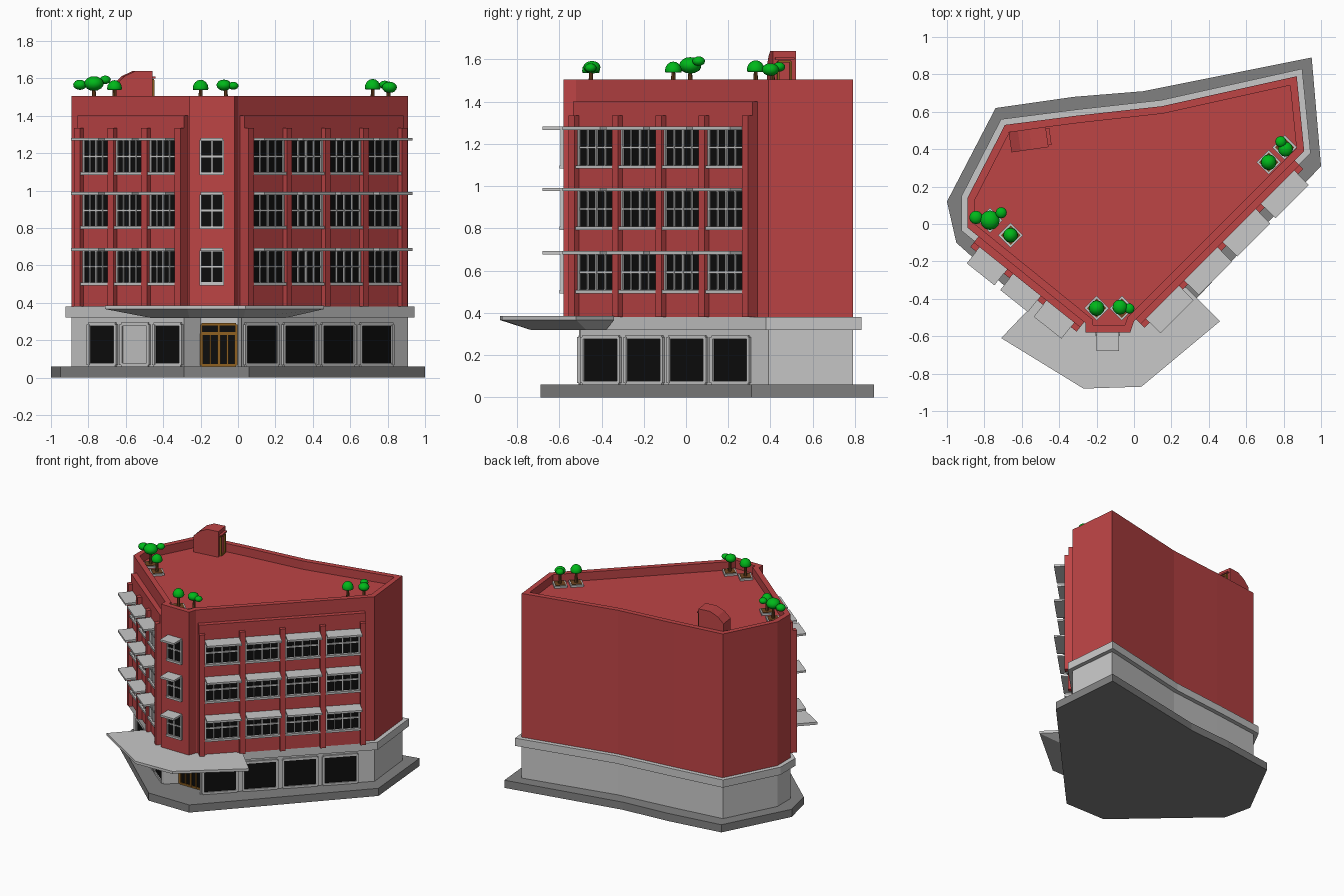
import bpy
import bmesh
from mathutils import Vector

cube = bpy.data.objects.get("Cube")
if cube:
    bpy.data.objects.remove(cube)


def material(name, *rgb):
    m = bpy.data.materials.new(name)
    m.use_nodes = True
    m.diffuse_color = (*rgb, 1)
    m.node_tree.nodes["Principled BSDF"].inputs["Base Color"].default_value = (*rgb, 1)
    return m


RED = material("brick red", 0.51, 0.058, 0.06)
LIGHT = material("light grey", 0.58, 0.58, 0.58)
DARK = material("pavement grey", 0.22, 0.22, 0.22)
GLASS = material("dark glass", 0.004, 0.004, 0.004)
GOLD = material("door bronze", 0.28, 0.12, 0.015)
GREEN = material("leaf green", 0.0, 0.48, 0.01)
BROWN = material("bark brown", 0.16, 0.06, 0.015)


def finish(name, bm, mat):
    bmesh.ops.recalc_face_normals(bm, faces=bm.faces)
    me = bpy.data.meshes.new(name)
    bm.to_mesh(me)
    bm.free()
    me.materials.append(mat)
    ob = bpy.data.objects.new(name, me)
    bpy.context.collection.objects.link(ob)
    return ob


def solid(name, rings, mat):
    """Skin a stack of equal point rings and cap both ends."""
    bm = bmesh.new()
    loops = [[bm.verts.new(p) for p in ring] for ring in rings]
    for a, b in zip(loops, loops[1:]):
        for i in range(len(a)):
            j = (i + 1) % len(a)
            bm.faces.new((a[i], a[j], b[j], b[i]))
    bm.faces.new(loops[0])
    bm.faces.new(loops[-1])
    return finish(name, bm, mat)


def level(poly, z):
    return [(x, y, z) for x, y in poly]


def offset(poly, dist):
    """Mitred outward offset of a counter-clockwise outline."""
    out = []
    for i, p in enumerate(poly):
        p = Vector(p)
        a = (p - Vector(poly[i - 1])).normalized()
        b = (Vector(poly[(i + 1) % len(poly)]) - p).normalized()
        na, nb = Vector((a.y, -a.x)), Vector((b.y, -b.x))
        out.append(tuple(p + (na + nb) * dist / (1 + na.dot(nb))))
    return out


class Facade:
    """Places boxes by distance along a wall, distance out from it, and height."""

    def __init__(self, name, start, end):
        self.name = name
        self.o = Vector(start)
        self.d = (Vector(end) - self.o).normalized()
        self.n = Vector((self.d.y, -self.d.x))

    def at(self, s, out, z):
        p = self.o + self.d * s + self.n * out
        return (p.x, p.y, z)

    def box(self, part, s0, s1, o0, o1, z0, z1, mat):
        rings = [[self.at(s, o, z) for s, o in ((s0, o0), (s1, o0), (s1, o1), (s0, o1))]
                 for z in (z0, z1)]
        return solid(self.name + "_" + part, rings, mat)

    def window(self, part, s0, s1, out, z0, z1, cols, rows, mat=LIGHT, bar=0.01, pane=GLASS):
        self.box(part + "_pane", s0, s1, out - 0.01, out + 0.004, z0, z1, pane)
        for i in range(cols + 1):
            c = s0 + (s1 - s0) * i / cols
            w = bar if i in (0, cols) or i * 2 == cols else bar * 0.6
            self.box(part + "_mullion", c - w / 2, c + w / 2, out, out + 0.014, z0, z1, mat)
        for i in range(rows + 1):
            c = z0 + (z1 - z0) * i / rows
            self.box(part + "_rail", s0, s1, out, out + 0.012, c - bar / 2, c + bar / 2, mat)


# Outlines
back = [(0.91, 0.39), (0.87, 0.79), (0.15, 0.63), (-0.3, 0.58), (-0.69, 0.53),
        (-0.89, 0.14), (-0.89, -0.02)]
upper = [(-0.26, -0.58), (-0.02, -0.58), (0, -0.52)] + back + [(-0.26, -0.53)]
ground = [(-0.29, -0.506), (-0.2, -0.43), (0, -0.43), (0.02, -0.5)] + back
pavement = [(-0.29, -0.69), (0.06, -0.69), (1, 0.31), (0.95, 0.89), (0.05, 0.71),
            (-0.32, 0.68), (-0.74, 0.62), (-1, 0.12), (-0.95, -0.1)]

# Main masses
solid("pavement", [level(pavement, 0), level(pavement, 0.06)], DARK)
solid("ground_storey", [level(ground, 0.06), level(ground, 0.33)], LIGHT)
ledge = offset(upper, 0.033)
solid("cornice", [level(ledge, 0.32), level(ledge, 0.38)], LIGHT)
inner = offset(upper, -0.04)
solid("upper_storeys", [level(upper, 0.38), level(upper, 1.505),
                        level(inner, 1.505), level(inner, 1.44)], RED)

# Entrance canopy with a tapered underside
rim = [(-0.71, -0.61), (-0.27, -0.88), (0.04, -0.87), (0.46, -0.52), (0.28, -0.34), (-0.51, -0.4)]
belly = [(-0.46, -0.56), (-0.26, -0.73), (0.03, -0.73), (0.25, -0.47), (0.18, -0.38), (-0.38, -0.42)]
solid("canopy", [level(belly, 0.318), level(rim, 0.366), level(rim, 0.386)], LIGHT)

right = Facade("right_front", (0, -0.52), (0.91, 0.39))
left = Facade("left_front", (-0.9, -0.02), (-0.26, -0.53))
tower = Facade("corner", (-0.26, -0.58), (-0.02, -0.58))
sills = (0.505, 0.805, 1.095)

# Long facades: raised panel, pilasters, windows, sills and sunshades
for wall, first, pitch, bays in ((right, 0.035, 0.29, 4), (left, 0.103, 0.229, 3)):
    last = first + pitch * bays
    wall.box("panel", first - 0.02, last + 0.02, -0.02, 0.035, 0.38, 1.4, RED)
    for i in range(bays + 1):
        c = first + pitch * i
        wall.box("pilaster", c - 0.02, c + 0.02, 0, 0.065, 0.38, 1.335, RED)
    for i in range(bays):
        a = first + pitch * i + 0.02
        b = a + pitch - 0.04
        for z in sills:
            wall.window("window", a + 0.008, b - 0.008, 0.035, z, z + 0.175, 4, 2)
            wall.box("sill", a, b, 0.03, 0.06, z - 0.012, z + 0.004, LIGHT)
            wall.box("sunshade", a, b, 0.03, 0.145, z + 0.172, z + 0.187, LIGHT)

# Corner windows
for z in sills:
    tower.window("window", 0.06, 0.18, 0, z, z + 0.175, 2, 2)
    tower.box("sill", 0.055, 0.185, -0.01, 0.02, z - 0.012, z + 0.004, LIGHT)
    tower.box("sunshade", 0.06, 0.18, -0.01, 0.1, z + 0.172, z + 0.187, LIGHT)

# Shop windows, with one blank panel on the left
for wall, first, pitch, width, count in ((right, 0.05, 0.289, 0.245, 4), (left, 0.135, 0.224, 0.185, 3)):
    for i in range(count):
        a = first + pitch * i
        blank = wall is left and i == 1
        wall.window("shop", a, a + width, 0, 0.068, 0.285, 1, 1,
                    bar=0.018, pane=LIGHT if blank else GLASS)

# Entrance doors
entrance = Facade("entrance", (-0.2, -0.43), (0, -0.43))
entrance.window("doors", 0.005, 0.19, 0, 0.065, 0.235, 4, 1, GOLD, 0.016)
entrance.window("transom", 0.005, 0.19, 0, 0.235, 0.285, 2, 1, GOLD, 0.012)

# Roof stair house with a sloped back, and its door
house = Facade("stair_house", (-0.655, 0.383), (-0.457, 0.411))
profile = [(0, 1.43), (0.2, 1.43), (0.2, 1.64), (0.11, 1.64), (0.05, 1.612), (0, 1.565)]
solid("stair_house", [[house.at(s, o, z) for s, z in profile] for o in (0, -0.11)], RED)
end = Facade("stair_house", house.at(0.2, 0, 0)[:2], house.at(0.2, -0.11, 0)[:2])
end.window("door", 0.025, 0.085, 0, 1.445, 1.59, 1, 1, GOLD, 0.01, RED)
end.box("eave", 0.01, 0.1, -0.01, 0.018, 1.6, 1.61, RED)


def cone(name, x, y, z0, z1, r0, r1, sides, mat):
    bm = bmesh.new()
    bmesh.ops.create_cone(bm, cap_ends=True, segments=sides, radius1=r0, radius2=r1, depth=z1 - z0)
    bmesh.ops.translate(bm, verts=bm.verts, vec=(x, y, (z0 + z1) / 2))
    return finish(name, bm, mat)


def foliage(x, y, z, r, dome):
    bm = bmesh.new()
    bmesh.ops.create_uvsphere(bm, u_segments=12, v_segments=8, radius=r)
    for v in bm.verts:
        v.co.z = max(v.co.z, -0.2 * r) * 1.1 if dome else v.co.z * 0.75
    bmesh.ops.translate(bm, verts=bm.verts, vec=(x, y, z))
    for f in bm.faces:
        f.smooth = True
    finish("tree_foliage", bm, GREEN)


# Roof trees: planter position, then foliage blobs as offsets and radius
trees = [
    (-0.66, -0.06, [(0, 0, 1.546, 0.04)]),
    (-0.2, -0.45, [(0, 0, 1.546, 0.042)]),
    (0.72, 0.33, [(0, 0, 1.55, 0.042)]),
    (-0.77, 0.02, [(0, 0, 1.572, 0.052), (-0.075, 0.015, 1.565, 0.036), (0.06, 0.04, 1.592, 0.03)]),
    (-0.065, -0.45, [(-0.01, 0.005, 1.563, 0.04), (0.04, -0.002, 1.56, 0.028)]),
    (0.805, 0.41, [(0.005, -0.01, 1.552, 0.04), (-0.02, 0.03, 1.565, 0.03)]),
]
for x, y, blobs in trees:
    cone("planter", x, y, 1.435, 1.455, 0.066, 0.066, 4, LIGHT)
    cone("planter_soil", x, y, 1.45, 1.459, 0.052, 0.052, 4, BROWN)
    cone("tree_trunk", x, y, 1.455, 1.56, 0.013, 0.008, 8, BROWN)
    for dx, dy, z, r in blobs:
        foliage(x + dx, y + dy, z, r, len(blobs) == 1)
